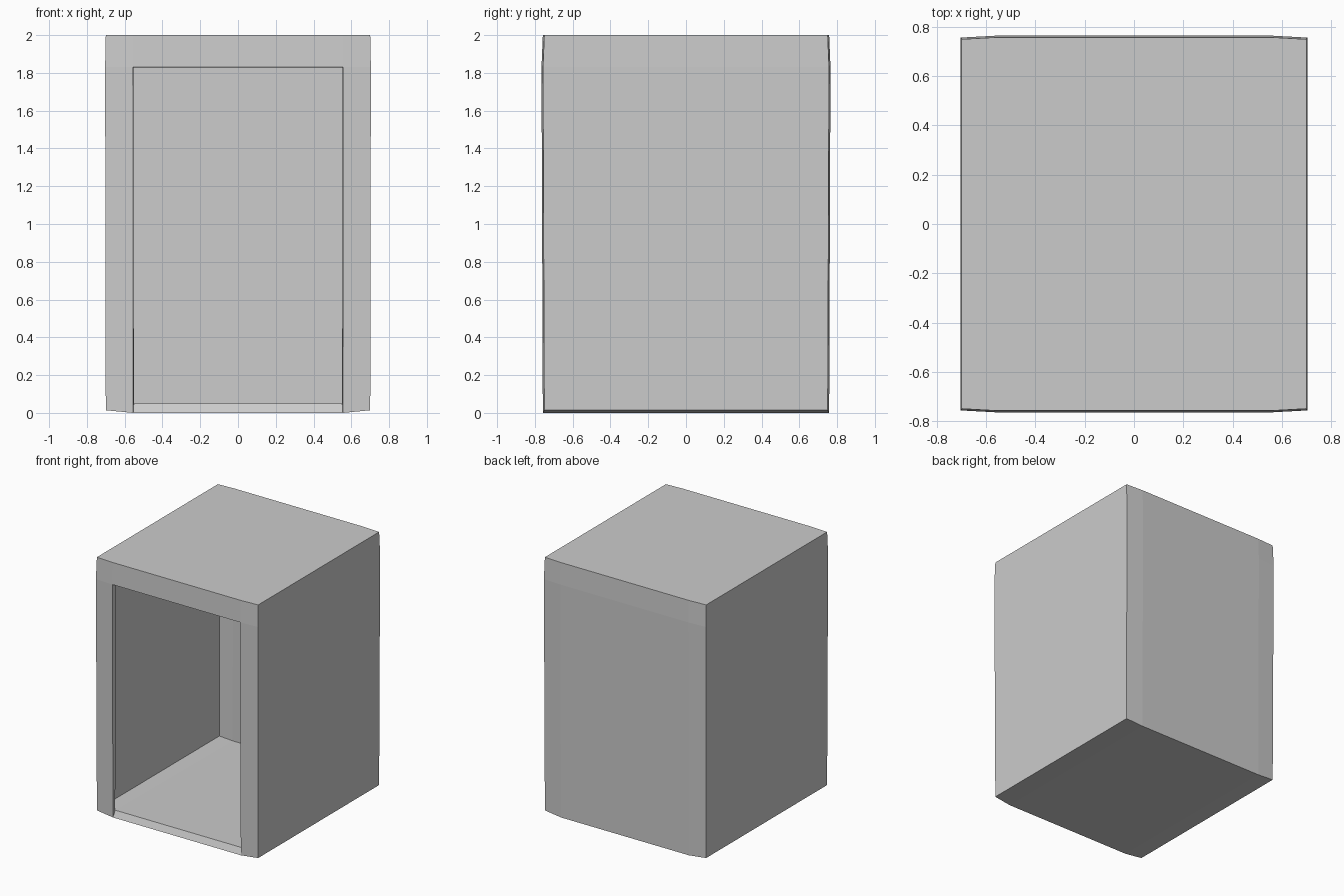
import bpy, bmesh
from mathutils import Matrix

if "Cube" in bpy.data.objects:
    bpy.data.objects.remove(bpy.data.objects["Cube"])

SIDE, LINTEL = 0.555, 1.83      # doorway half width and height

# Outer box, cut along the doorway lines
bm = bmesh.new()
bmesh.ops.create_cube(bm, size=1.0, matrix=Matrix.Translation((0, 0, 1)) @ Matrix.Diagonal((1.4, 1.5, 2.0, 1)))
for co, no in (((SIDE, 0, 0), (1, 0, 0)), ((-SIDE, 0, 0), (1, 0, 0)), ((0, 0, LINTEL), (0, 0, 1))):
    bmesh.ops.bisect_plane(bm, geom=bm.verts[:] + bm.edges[:] + bm.faces[:], plane_co=co, plane_no=no)

# Doorway opening in the front
door = [f for f in bm.faces if f.normal.y < -0.9 and abs(f.calc_center_median().x) < 0.1
        and f.calc_center_median().z < LINTEL]
bmesh.ops.delete(bm, geom=door, context='FACES_ONLY')

# Slight outward bulge of the panels
for v in bm.verts:
    sy = 1 if v.co.y > 0 else -1
    inner = abs(v.co.x) < 0.6
    mid = 1 < v.co.z < 1.9
    low = v.co.z < 0.5
    v.co.y = sy * (0.75 + (0.008 if inner else 0) + (0.007 if mid else 0))
    if mid and not inner:
        v.co.x *= 1.005
    if low:
        v.co.z = 0.0 if inner else 0.014

bmesh.ops.recalc_face_normals(bm, faces=bm.faces[:])
if sum(f.normal.z * f.calc_area() * (f.calc_center_median().z - 1) for f in bm.faces) < 0:
    bmesh.ops.reverse_faces(bm, faces=bm.faces[:])

mesh = bpy.data.meshes.new("open_box")
bm.to_mesh(mesh)
bm.free()
box = bpy.data.objects.new("open_box", mesh)
bpy.context.collection.objects.link(box)

# Wall thickness, inwards
wall = box.modifiers.new("wall_thickness", 'SOLIDIFY')
wall.thickness = 0.036
wall.offset = -1
wall.use_even_offset = True
